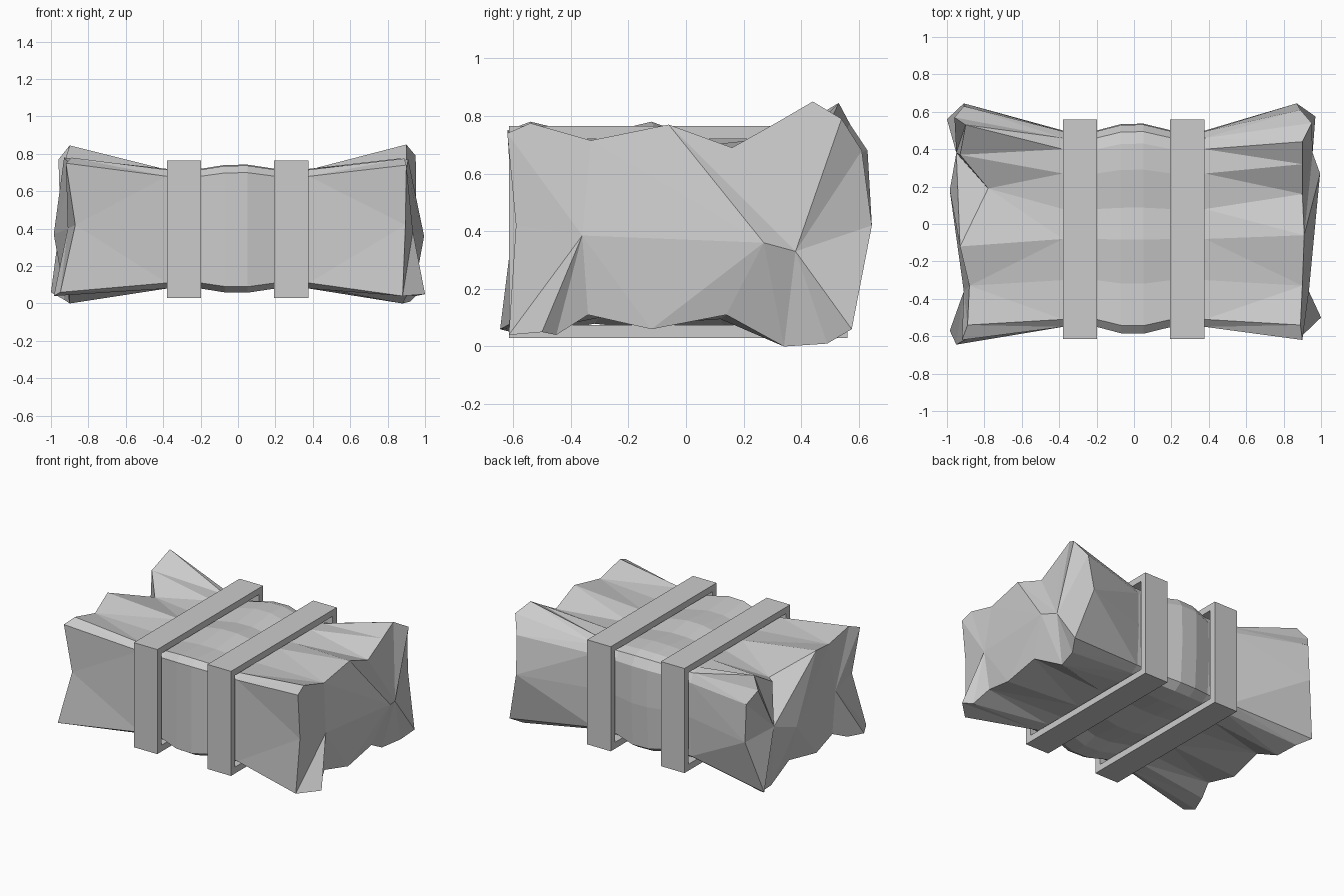
import bpy, bmesh

if "Cube" in bpy.data.objects:
    bpy.data.objects.remove(bpy.data.objects["Cube"])


def make_object(name, bm):
    bmesh.ops.recalc_face_normals(bm, faces=bm.faces)
    mesh = bpy.data.meshes.new(name)
    bm.to_mesh(mesh)
    bm.free()
    obj = bpy.data.objects.new(name, mesh)
    bpy.context.collection.objects.link(obj)
    return obj


# Lumpy end outlines (x, y, z), running over the top, down the back, under, up the front
right_end = [(.90, -.62, .74), (.89, -.54, .775), (.90, -.33, .715), (.91, -.06, .77),
             (.90, .16, .69), (.90, .32, .78), (.90, .44, .85), (.95, .54, .79),
             (.89, .61, .68), (.87, .645, .42), (.97, .575, .06), (.92, .49, .01),
             (.88, .34, .0), (.94, .14, .11), (.94, -.12, .06), (.91, -.34, .11),
             (.95, -.45, .04), (1.0, -.50, .05), (.88, -.615, .04), (.895, -.59, .42)]
left_end = [(-.92, -.62, .75), (-.89, -.54, .78), (-.88, -.33, .73), (-.93, -.12, .78),
            (-.78, .19, .67), (-.93, .37, .75), (-.90, .53, .845), (-.96, .57, .77),
            (-.91, .63, .68), (-.91, .645, .42), (-1.0, .56, .06), (-.93, .49, .02),
            (-.90, .34, .0), (-.90, .14, .10), (-.93, -.12, .06), (-.90, -.34, .10),
            (-.94, -.45, .05), (-.985, -.57, .04), (-.95, -.645, .06), (-.87, -.60, .42)]
# Pinched outline under the straps (y, z)
waist = [(-.55, .68), (-.51, .715), (-.30, .70), (-.08, .72), (.08, .70),
         (.27, .72), (.40, .715), (.46, .695), (.495, .64), (.50, .40),
         (.485, .12), (.43, .085), (.30, .08), (.12, .095), (-.10, .08),
         (-.30, .10), (-.40, .08), (-.50, .08), (-.55, .11), (-.55, .42)]


def waist_ring(x, swell=1.0):
    return [(x, -.025 + (y + .025) * swell, .40 + (z - .40) * swell) for y, z in waist]


# Bundle: loft between outlines
bm = bmesh.new()
rings = [left_end, waist_ring(-.38), waist_ring(-.20), waist_ring(-.07, 1.065),
         waist_ring(.05, 1.07), waist_ring(.20), waist_ring(.38), right_end]
loops = [[bm.verts.new(p) for p in ring] for ring in rings]
n = len(waist)
for a, b in zip(loops, loops[1:]):
    for i in range(n):
        j = (i + 1) % n
        bm.faces.new((a[i], a[j], b[j], b[i]))


# Crumpled end caps: fans around three inner hubs (front, middle, back)
def cap(loop, hubs):
    hubs = [bm.verts.new(h) for h in hubs]
    which = [0, 0, 0, 1, 2, 2, 2, 2, 2, 2, 2, 2, 2, 1, 1, 0, 0, 0, 0, 0]
    for i in range(n):
        j = (i + 1) % n
        h, k = hubs[which[i]], hubs[which[j]]
        bm.faces.new((loop[i], loop[j], k))
        if h is not k:
            bm.faces.new((loop[i], k, h))


cap(loops[-1], [(.935, -.36, .385), (.995, .27, .36), (.955, .38, .33)])
cap(loops[0], [(-.91, -.36, .40), (-.985, .18, .37), (-.95, .38, .44)])
bmesh.ops.triangulate(bm, faces=bm.faces)
make_object("bundle", bm)


# Straps: open rectangular bands around the bundle
def strap(name, x0, x1, t=.045):
    y0, y1, z0, z1 = -.615, .56, .03, .765
    bm = bmesh.new()
    rows = []
    for x, d in ((x0, 0), (x1, 0), (x1, t), (x0, t)):
        pts = ((y0 + d, z0 + d), (y1 - d, z0 + d), (y1 - d, z1 - d), (y0 + d, z1 - d))
        rows.append([bm.verts.new((x, y, z)) for y, z in pts])
    for r in range(4):
        a, b = rows[r], rows[(r + 1) % 4]
        for i in range(4):
            j = (i + 1) % 4
            bm.faces.new((a[i], a[j], b[j], b[i]))
    make_object(name, bm)


strap("left_strap", -.38, -.197)
strap("right_strap", .193, .376)
